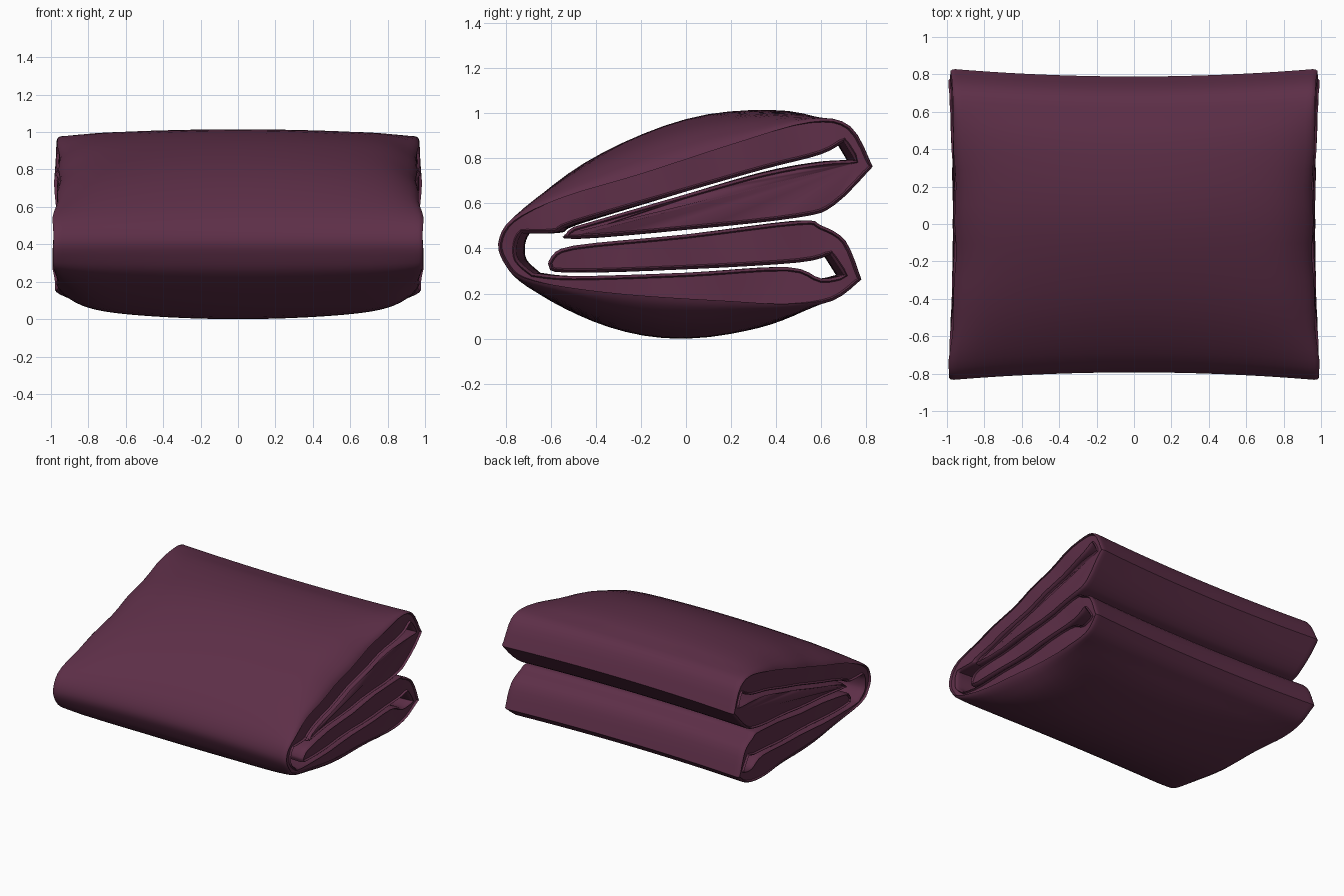
import bpy
import bmesh
import math
from mathutils import Vector

old = bpy.data.objects.get("Cube")
if old:
    bpy.data.objects.remove(old, do_unlink=True)

# Fold outline seen from the side (y, z); each run ends in a crisp crease
OUTER = [(.83, .77), (.73, .95), (.55, .98), (.2, .88), (-.2, .75), (-.55, .645),
         (-.77, .54), (-.835, .43), (-.8, .33), (-.72, .265), (-.5, .22), (-.2, .187),
         (.2, .162), (.45, .15), (.65, .175), (.78, .27)]
LOWER_FLAP_TOP = [(.78, .27), (.71, .44), (.6, .51), (.5, .53), (0, .47), (-.5, .42), (-.6, .37)]
LOWER_FLAP_UNDER = [(-.6, .37), (-.61, .33), (-.53, .3), (0, .315), (.5, .345), (.64, .38)]
LOWER_HOLE = [(.64, .38), (.7, .29)]
BOTTOM_INSIDE = [(.7, .29), (.6, .275), (.45, .325), (0, .3), (-.5, .285), (-.68, .3)]
FRONT_INSIDE = [(-.68, .3), (-.745, .36), (-.75, .43), (-.73, .475)]
TOP_INSIDE = [(-.73, .475), (-.58, .478), (-.5, .515), (0, .66), (.35, .76), (.6, .825), (.7, .88)]
UPPER_HOLE = [(.7, .88), (.75, .8)]
UPPER_FLAP_TOP = [(.75, .8), (.6, .79), (.35, .745), (0, .648), (-.5, .503)]
UPPER_FLAP_UNDER = [(-.5, .503), (-.53, .477), (-.5, .45), (0, .49), (.5, .545), (.66, .6), (.83, .77)]
RUNS = [OUTER, LOWER_FLAP_TOP, LOWER_FLAP_UNDER, LOWER_HOLE, BOTTOM_INSIDE,
        FRONT_INSIDE, TOP_INSIDE, UPPER_HOLE, UPPER_FLAP_TOP, UPPER_FLAP_UNDER]


def smooth_run(points, steps=4):
    """Catmull-Rom curve through the points, without the last one."""
    p = [Vector(q) for q in [points[0]] + points + [points[-1]]]
    out = []
    for a, b, c, d in zip(p, p[1:], p[2:], p[3:]):
        for i in range(steps):
            t = i / steps
            out.append(.5 * (2 * b + (c - a) * t + (2 * a - 5 * b + 4 * c - d) * t * t
                             + (3 * b - a - 3 * c + d) * t ** 3))
    return out


outline, puff = [], []
for run in RUNS:
    pts = smooth_run(run)
    for q in pts:
        # Only the outside of the top and bottom layers swells in the middle
        swell = 0
        if run is OUTER and abs(q.x + .1) < .72:
            swell = .17 * math.cos((q.x + .1) / .72 * math.pi / 2)
            swell *= max(-1, min(1, (q.y - .43) / .1))
        puff.append(swell)
    outline += pts

# Inward direction at every outline point
count = len(outline)
area = sum(outline[i - 1].cross(outline[i]) for i in range(count))
inward = []
for i in range(count):
    t = (outline[(i + 1) % count] - outline[i - 1]).normalized()
    inward.append(Vector((-t.y, t.x)) * (1 if area > 0 else -1))


def section(bm, u, inset):
    """One slice of the folded cloth at the sideways position u."""
    ring = []
    # Gentle crown across the width, rolling off quickly at the sides
    crown = 1 - .4 * u ** 2 - .6 * u ** 10
    for q, n, swell in zip(outline, inward, puff):
        p = q + n * inset
        # The upper leaf is a little narrower than the lower one
        narrow = .01 * max(0, min(1, (p.y - .55) / .15))
        half = .965 + .04 * p.x ** 2 - narrow + .005 * math.sin(11 * p.x + 17 * p.y)
        pull = .95 + .05 * u * u
        ring.append(bm.verts.new((u * half, p.x * pull, p.y + swell * crown)))
    return ring


# Folded cloth: slices across the width, with softly rolled rims
rim = [(.985, .018), (1, .012), (.992, .004), (.975, 0)]
slices = 38
inner = [(-.95 + 1.9 * i / slices, 0) for i in range(slices + 1)]
stations = [(-u, d) for u, d in rim] + inner + rim[::-1]

bm = bmesh.new()
rings = [section(bm, u, d) for u, d in stations]
for a, b in zip(rings, rings[1:]):
    for i in range(count):
        j = (i + 1) % count
        bm.faces.new((a[i], a[j], b[j], b[i]))
caps = [bm.faces.new(rings[0]), bm.faces.new(rings[-1])]
bmesh.ops.recalc_face_normals(bm, faces=bm.faces)
bmesh.ops.triangulate(bm, faces=caps)
floor = min(v.co.z for v in bm.verts)
bmesh.ops.translate(bm, verts=bm.verts, vec=(0, 0, -floor))

mesh = bpy.data.meshes.new("folded_blanket")
bm.to_mesh(mesh)
bm.free()
blanket = bpy.data.objects.new("folded_blanket", mesh)
bpy.context.collection.objects.link(blanket)

# Plum cloth
plum = bpy.data.materials.new("plum_cloth")
plum.use_nodes = True
colour = (.11, .028, .064, 1)
plum.diffuse_color = colour
shader = next(n for n in plum.node_tree.nodes if n.type == "BSDF_PRINCIPLED")
shader.inputs["Base Color"].default_value = colour
shader.inputs["Roughness"].default_value = .9
mesh.materials.append(plum)

bpy.ops.object.select_all(action="DESELECT")
blanket.select_set(True)
bpy.context.view_layer.objects.active = blanket
bpy.ops.object.shade_smooth_by_angle(angle=math.radians(40))
